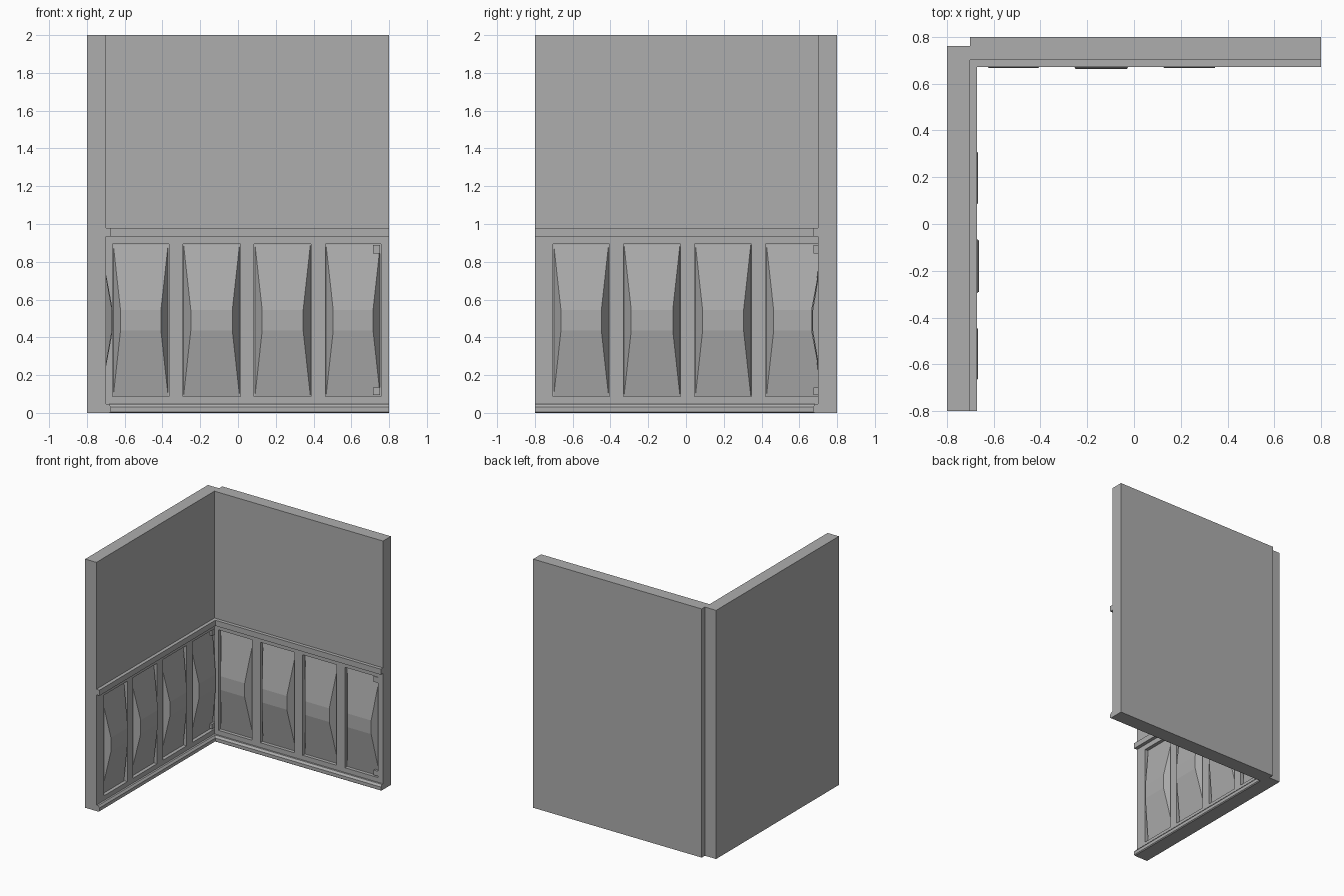
import bpy
import bmesh
from mathutils import Matrix

if "Cube" in bpy.data.objects:
    bpy.data.objects.remove(bpy.data.objects["Cube"], do_unlink=True)

SHADE = (0.42, 0.42, 0.42, 1)
grey = bpy.data.materials.new("plain_grey")
grey.use_nodes = True
grey.diffuse_color = SHADE
grey.node_tree.nodes["Principled BSDF"].inputs["Base Color"].default_value = SHADE

# Wall space: u runs along the wall, v points into the room, z is up.
BACK = Matrix(((1, 0, 0, 0), (0, -1, 0, 0.7), (0, 0, 1, 0), (0, 0, 0, 1)))
LEFT = Matrix(((0, 1, 0, -0.7), (1, 0, 0, -0.04), (0, 0, 1, 0), (0, 0, 0, 1)))

PANELS = [(-0.66, -0.37), (-0.288, 0.008), (0.09, 0.383), (0.466, 0.753)]
PROUD = [0.033, 0.037, 0.033, 0.029]
LOW, HIGH = 0.09, 0.89
GAP = 0.004
RECESS = 0.028


def finish(name, bm, space):
    bm.transform(space)
    bmesh.ops.recalc_face_normals(bm, faces=bm.faces)
    mesh = bpy.data.meshes.new(name)
    bm.to_mesh(mesh)
    bm.free()
    mesh.materials.append(grey)
    obj = bpy.data.objects.new(name, mesh)
    bpy.context.collection.objects.link(obj)


def add_box(bm, u, v, z):
    verts = bmesh.ops.create_cube(bm, size=1)["verts"]
    for p in verts:
        p.co = (u[p.co.x > 0], v[p.co.y > 0], z[p.co.z > 0])
    return verts


def wall(name, space, start, end):
    """Slab with a row of recessed openings in its room side."""
    bm = bmesh.new()
    add_box(bm, (start, end), (-0.1, 0), (0, 2))
    cuts = [((u, 0, 0), (1, 0, 0)) for a, b in PANELS for u in (a - GAP, b + GAP)]
    cuts += [((0, 0, z), (0, 0, 1)) for z in (LOW - GAP, HIGH + GAP)]
    for point, normal in cuts:
        bmesh.ops.bisect_plane(bm, geom=bm.verts[:] + bm.edges[:] + bm.faces[:],
                               plane_co=point, plane_no=normal)
    openings = []
    for f in bm.faces:
        c = f.calc_center_median()
        if c.y > -0.001 and LOW < c.z < HIGH and any(a < c.x < b for a, b in PANELS):
            openings.append(f)
    # Push the openings back as one region, keeping their side walls
    pushed = bmesh.ops.extrude_face_region(bm, geom=openings)["geom"]
    for p in pushed:
        if isinstance(p, bmesh.types.BMVert):
            p.co.y = -RECESS
    bmesh.ops.delete(bm, geom=[f for f in openings if f.is_valid], context='FACES_ONLY')
    bmesh.ops.dissolve_limit(bm, angle_limit=0.01, verts=bm.verts, edges=bm.edges)
    finish(name, bm, space)


def raised_panel(name, space, span, proud):
    """Long tapered block whose narrow flat crest lies at mid height."""
    bm = bmesh.new()
    middle = sum(span) / 2
    for p in add_box(bm, span, (-RECESS, proud), (LOW, HIGH)):
        if p.co.y > 0:
            p.co.x += 0.038 if p.co.x < middle else -0.038
            p.co.z = 0.545 if p.co.z > 0.5 else 0.435
    finish(name, bm, space)


def moulding(name, space, start, end, profile):
    bm = bmesh.new()
    face = bm.faces.new([bm.verts.new((start, v, z)) for v, z in profile])
    moved = bmesh.ops.extrude_face_region(bm, geom=[face])["geom"]
    for p in moved:
        if isinstance(p, bmesh.types.BMVert):
            p.co.x = end
    finish(name, bm, space)


RAIL = [(-0.01, 0.935), (0.028, 0.935), (0.028, 0.98), (-0.01, 0.98)]
SKIRTING = [(-0.01, 0), (0.02, 0), (0.028, 0.006), (0.028, 0.032),
            (0.022, 0.04), (0.015, 0.048), (-0.01, 0.048)]

for side, space, start, end, trim_end in (("back", BACK, -0.7, 0.8, 0.8),
                                          ("left", LEFT, -0.76, 0.8, 0.74)):
    wall(side + "_wall", space, start, end)
    moulding(side + "_chair_rail", space, start, trim_end, RAIL)
    moulding(side + "_skirting", space, start, trim_end, SKIRTING)
    for i, (span, proud) in enumerate(zip(PANELS, PROUD)):
        raised_panel(f"{side}_panel_{i + 1}", space, span, proud)
    # Small corner blocks in the last opening
    bm = bmesh.new()
    edge = PANELS[-1][1]
    for z in ((LOW + 0.005, LOW + 0.045), (HIGH - 0.045, HIGH)):
        add_box(bm, (edge - 0.038, edge), (-RECESS, -0.002), z)
    finish(side + "_corner_blocks", bm, space)
